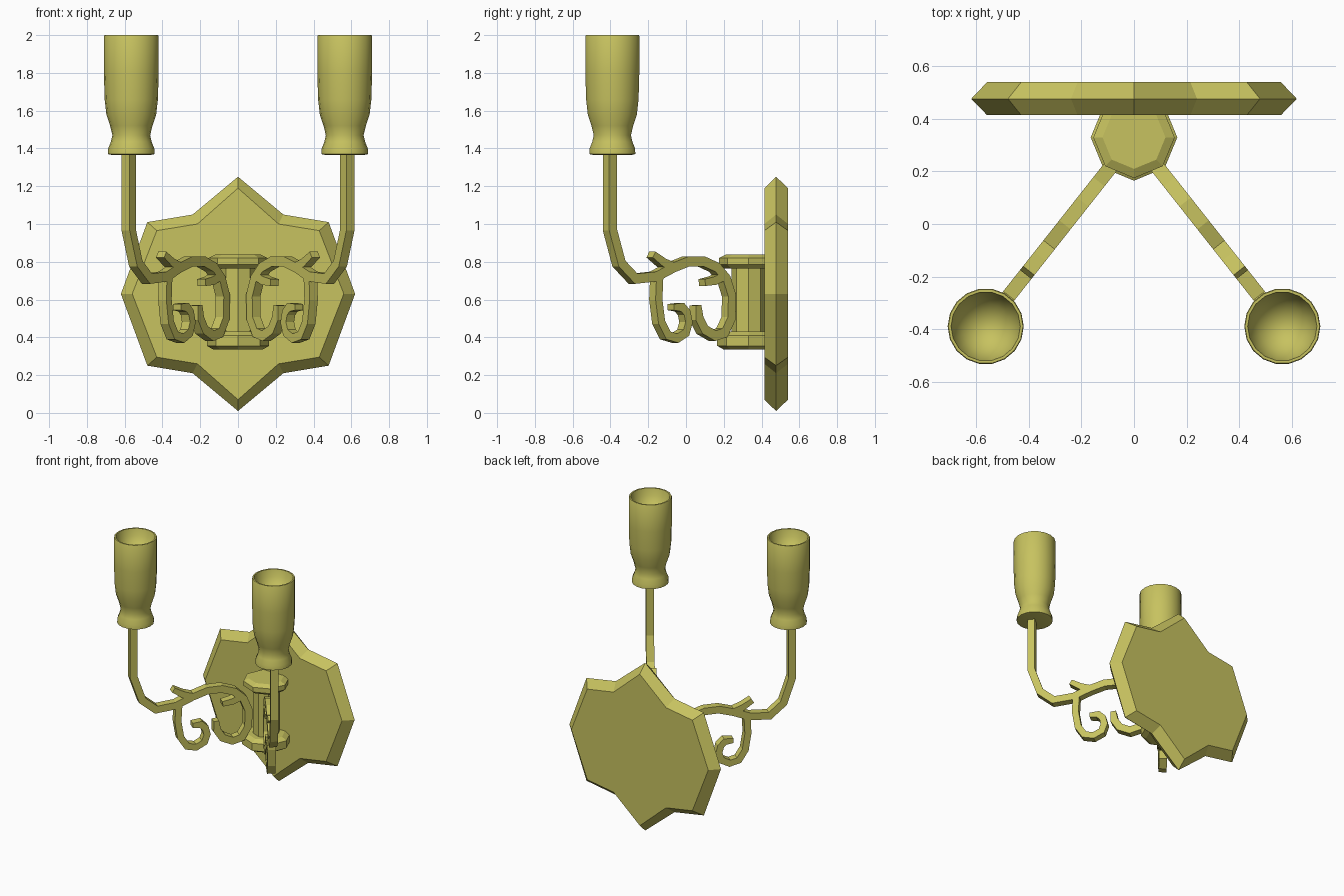
import bpy, bmesh, math
from mathutils import Vector

cube = bpy.data.objects.get("Cube")
if cube:
    bpy.data.objects.remove(cube, do_unlink=True)

COLOUR = (0.57, 0.54, 0.115, 1)
brass = bpy.data.materials.new("aged brass")
brass.use_nodes = True
brass.diffuse_color = COLOUR
brass.node_tree.nodes["Principled BSDF"].inputs["Base Color"].default_value = COLOUR

HUB_Y = 0.33                 # axis of the hub, from which both arms radiate
OUT = Vector((0.62, -0.785))  # horizontal direction of the left arm


def finish(name, bm, smooth=False):
    bmesh.ops.recalc_face_normals(bm, faces=bm.faces)
    mesh = bpy.data.meshes.new(name)
    bm.to_mesh(mesh)
    bm.free()
    mesh.materials.append(brass)
    ob = bpy.data.objects.new(name, mesh)
    bpy.context.collection.objects.link(ob)
    if smooth:
        bpy.ops.object.select_all(action='DESELECT')
        ob.select_set(True)
        bpy.context.view_layer.objects.active = ob
        bpy.ops.object.shade_smooth_by_angle(angle=math.radians(40))
    return ob


def skin(bm, rings):
    """Join equal rings of points into a closed, capped skin."""
    loops = [[bm.verts.new(p) for p in ring] for ring in rings]
    n = len(loops[0])
    for a, b in zip(loops, loops[1:]):
        for i in range(n):
            j = (i + 1) % n
            bm.faces.new((a[i], a[j], b[j], b[i]))
    bm.faces.new(loops[0])
    bm.faces.new(loops[-1])


def lathe(name, profile, centre, sides, smooth=False):
    bm = bmesh.new()
    angles = [2 * math.pi * i / sides for i in range(sides)]
    skin(bm, [[(centre[0] + r * math.cos(a), centre[1] + r * math.sin(a), z)
               for a in angles] for r, z in profile])
    return finish(name, bm, smooth)


def bar(name, path, side, thick=0.052, width=0.055, tip=1.0):
    """Sweep a rectangular bar along a (y, z) path in the arm's vertical plane."""
    pts = [Vector(((HUB_Y - y) / -OUT.y, z)) for y, z in path]
    across = Vector((-OUT.y * side, -OUT.x, 0)) * -1
    across = Vector((OUT.y * side, -OUT.x, 0))
    rings = []
    for i, p in enumerate(pts):
        before = (p - pts[i - 1]).normalized() if i else None
        after = (pts[i + 1] - p).normalized() if i < len(pts) - 1 else None
        before, after = before or after, after or before
        tangent = (before + after).normalized()
        half = thick / 2 / max(tangent.dot(after), 0.7)
        if i == len(pts) - 1:
            half *= tip
        normal = Vector((-tangent.y, tangent.x)) * half
        ring = []
        for s, w in ((1, 1), (1, -1), (-1, -1), (-1, 1)):
            q = p + normal * s
            ring.append(Vector((OUT.x * q.x * side, HUB_Y + OUT.y * q.x, q.y))
                        + across * (w * width / 2))
        rings.append(ring)
    bm = bmesh.new()
    skin(bm, rings)
    return finish(name, bm)


# Star-shaped wall plate with a bevelled rim
quarter = [(0, 0.62, 0.56), (0.24, 0.42, 0.37), (0.48, 0.38, 0.335), (0.62, 0, 0)]
inner_x = [0, 0.215, 0.43, 0.56]
rim = [(x, z) for x, z, _ in quarter]
face = [(x, q[2]) for x, q in zip(inner_x, quarter)]


def around(half):
    right = half + [(x, -z) for x, z in half[-2::-1]]
    return right + [(-x, z) for x, z in right[-2:0:-1]]


bm = bmesh.new()
skin(bm, [[(x, y, z + 0.63) for x, z in around(outline)]
          for y, outline in ((0.415, face), (0.477, rim), (0.54, face))])
finish("wall_plate", bm)

# Octagonal hub with a flange at each end
lathe("hub", [(0.13, 0.335), (0.165, 0.355), (0.165, 0.41), (0.13, 0.43),
              (0.09, 0.43), (0.09, 0.765), (0.13, 0.765), (0.155, 0.785),
              (0.155, 0.82), (0.12, 0.838)], (0, HUB_Y), 8)

# Paths of the arm and its scrolls, as (y, z)
arm = [(-0.403, 1.38), (-0.403, 0.97), (-0.355, 0.79), (-0.28, 0.71),
       (-0.17, 0.722), (-0.08, 0.77), (0, 0.802), (0.08, 0.802), (0.15, 0.77),
       (0.2, 0.71), (0.228, 0.62), (0.225, 0.5), (0.19, 0.425), (0.14, 0.408),
       (0.085, 0.44), (0.055, 0.5), (0.05, 0.57)]
scroll = [(-0.155, 0.72), (-0.16, 0.6), (-0.145, 0.48), (-0.11, 0.41),
          (-0.06, 0.395), (-0.015, 0.425), (0, 0.48), (-0.01, 0.53),
          (-0.035, 0.56), (-0.08, 0.56)]
upper_leaf = [(-0.07, 0.77), (-0.13, 0.795), (-0.185, 0.838)]
inner_leaf = [(0.2, 0.73), (0.14, 0.7), (0.085, 0.69)]

# Candle cup: outside from the foot to the rim, then down into the bowl
cup = [(0.1, 1.365), (0.124, 1.37), (0.122, 1.4), (0.108, 1.435), (0.1, 1.47),
       (0.112, 1.52), (0.132, 1.58), (0.141, 1.66), (0.145, 1.8), (0.145, 1.995),
       (0.142, 2.0), (0.132, 2.0), (0.12, 1.95), (0.09, 1.9), (0.05, 1.87),
       (0.015, 1.86)]

for label, side in (("left", 1), ("right", -1)):
    bar(label + "_arm", arm, side, tip=0.7)
    bar(label + "_scroll", scroll, side, thick=0.046, tip=0.7)
    bar(label + "_upper_leaf", upper_leaf, side, thick=0.045, tip=0.8)
    bar(label + "_inner_leaf", inner_leaf, side, thick=0.045, tip=0.8)
    lathe(label + "_candle_cup", cup, (0.565 * side, -0.39), 18, smooth=True)
